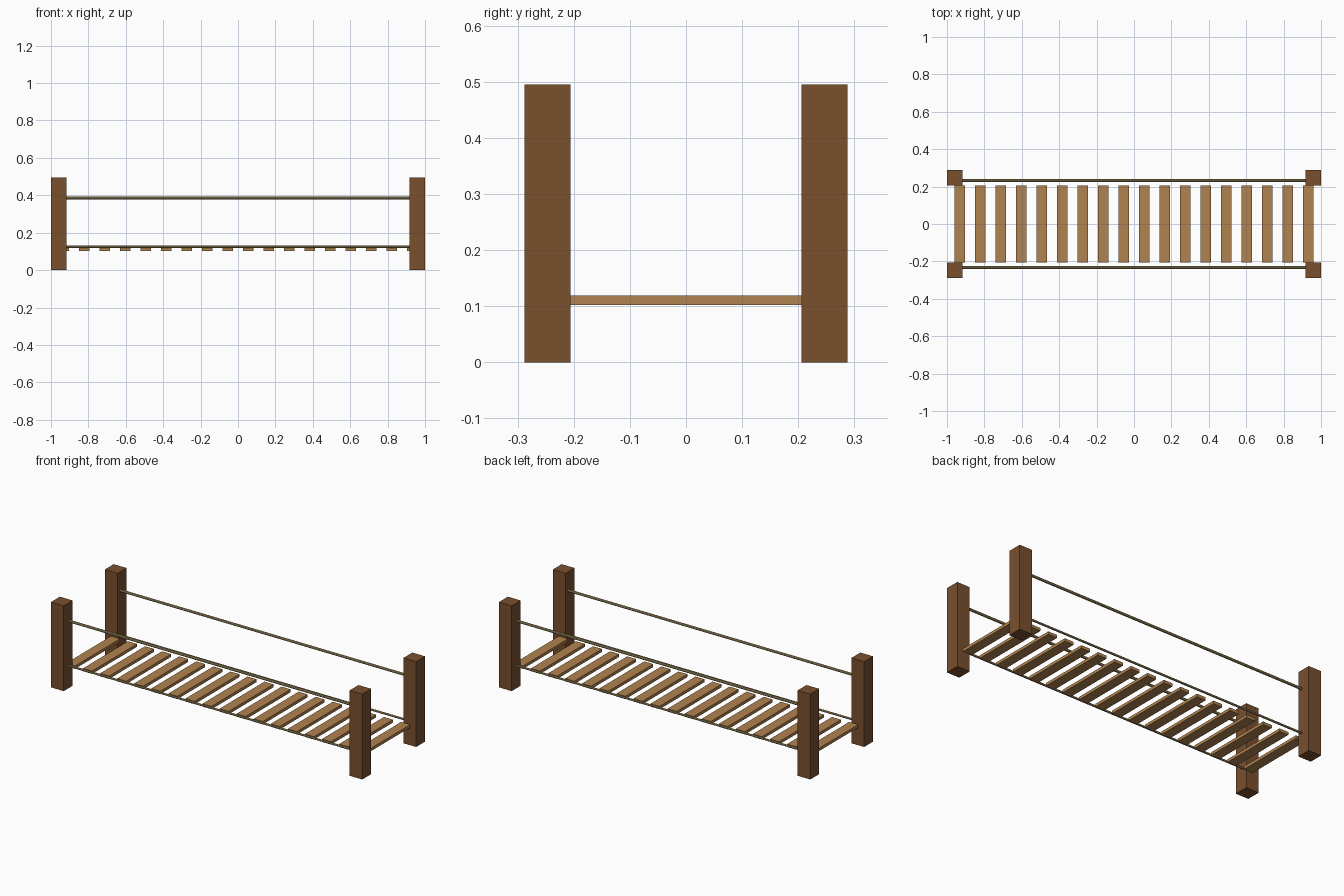
import bpy
from math import pi

if "Cube" in bpy.data.objects:
    bpy.data.objects.remove(bpy.data.objects["Cube"])


def material(name, color):
    m = bpy.data.materials.new(name)
    m.diffuse_color = (*color, 1)
    m.use_nodes = True
    m.node_tree.nodes["Principled BSDF"].inputs["Base Color"].default_value = m.diffuse_color
    return m


post_wood = material("dark_wood", (0.19, 0.08, 0.027))
plank_wood = material("light_wood", (0.44, 0.23, 0.08))
rope_fibre = material("rope_fibre", (0.43, 0.33, 0.15))


def box(name, center, size, mat):
    bpy.ops.mesh.primitive_cube_add(size=1, location=center)
    ob = bpy.context.object
    ob.name = name
    ob.scale = size
    bpy.ops.object.transform_apply(location=False, rotation=False, scale=True)
    ob.data.materials.append(mat)


def rope(name, y, z, radius):
    bpy.ops.mesh.primitive_cylinder_add(vertices=8, radius=radius, depth=1.86,
                                        location=(0, y, z), rotation=(0, pi / 2, 0))
    ob = bpy.context.object
    ob.name = name
    ob.data.materials.append(rope_fibre)
    bpy.ops.object.shade_smooth_by_angle()


# Corner posts
for sx, end in ((-1, "left"), (1, "right")):
    for sy, side in ((-1, "front"), (1, "back")):
        box(f"{side}_{end}_post", (sx * 0.959, sy * 0.247, 0.2475),
            (0.082, 0.082, 0.495), post_wood)

# Deck planks
PLANKS, STEP = 18, 0.1096
for i in range(PLANKS):
    x = (i - (PLANKS - 1) / 2) * STEP
    box(f"plank_{i + 1}", (x, 0, 0.1105), (0.058, 0.412, 0.017), plank_wood)

# Handrail ropes and deck ropes
for sy, side in ((-1, "front"), (1, "back")):
    rope(f"{side}_handrail_rope", sy * 0.233, 0.385, 0.0075)
    rope(f"{side}_deck_rope", sy * 0.233, 0.125, 0.006)
